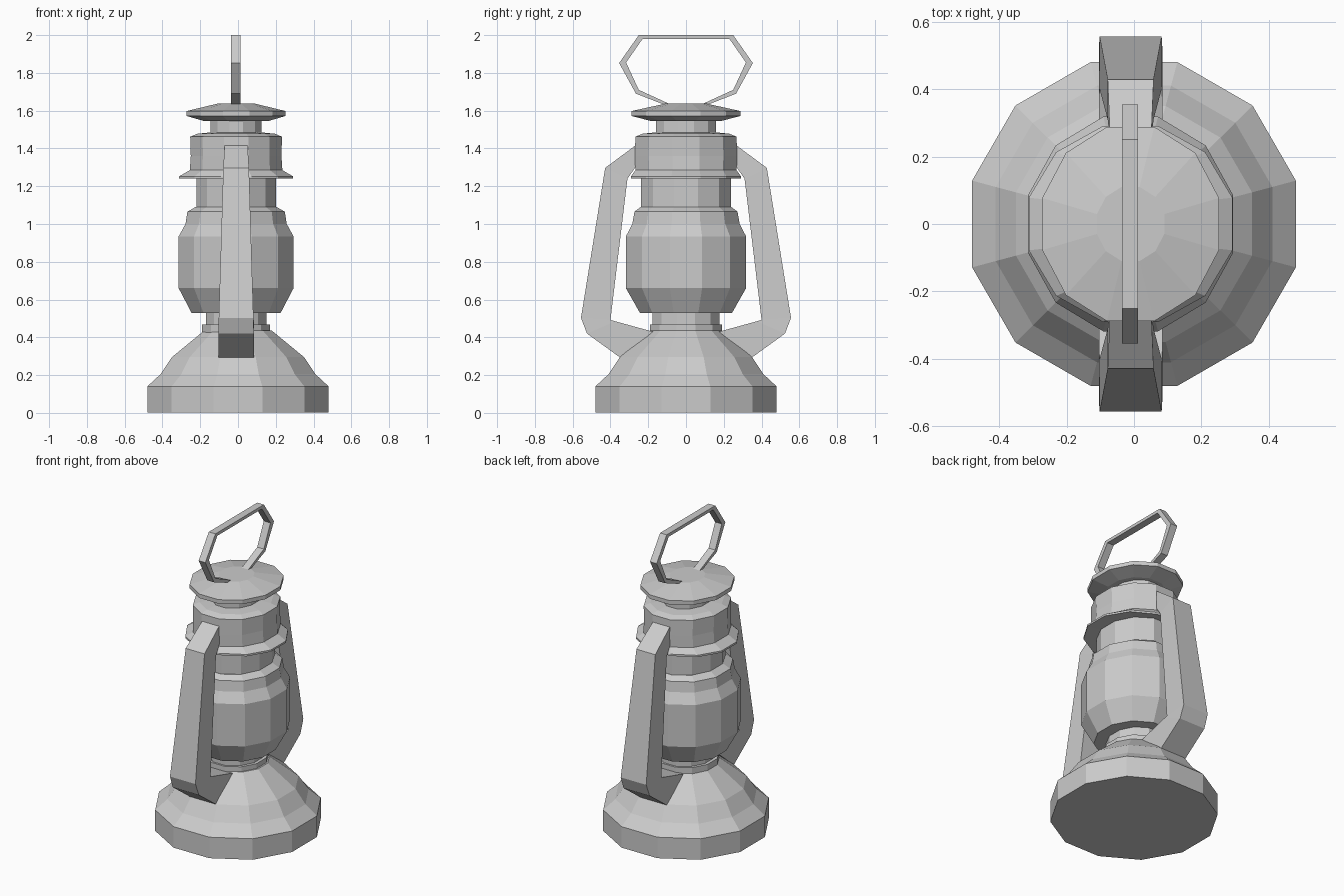
import bpy, bmesh
from math import cos, sin, radians

if "Cube" in bpy.data.objects:
    bpy.data.objects.remove(bpy.data.objects["Cube"])

CX = -0.01           # the upper parts sit slightly left of the base centre
SIDES = 12


def finish(name, bm):
    bmesh.ops.recalc_face_normals(bm, faces=bm.faces)
    me = bpy.data.meshes.new(name)
    bm.to_mesh(me)
    bm.free()
    ob = bpy.data.objects.new(name, me)
    bpy.context.collection.objects.link(ob)
    return ob


def skin(name, rings):
    """Join matching vertex rings with quads and cap both ends."""
    bm = bmesh.new()
    loops = [[bm.verts.new(p) for p in r] for r in rings]
    n = len(loops[0])
    for a, b in zip(loops, loops[1:]):
        for i in range(n):
            j = (i + 1) % n
            bm.faces.new((a[i], a[j], b[j], b[i]))
    bm.faces.new(loops[0])
    bm.faces.new(loops[-1])
    return finish(name, bm)


def turned(name, profile, cx=CX):
    """Twelve-sided body from (z, half width in x, half width in y)."""
    k = 1 / cos(radians(15))
    angles = [radians(15 + 360 / SIDES * i) for i in range(SIDES)]
    return skin(name, [[(cx + hx * k * cos(a), hy * k * sin(a), z)
                        for a in angles] for z, hx, hy in profile])


# Fuel tank base
turned("base", [(0.003, .48, .48), (.14, .48, .48), (.205, .41, .41),
                (.295, .35, .35), (.435, .18, .185)], 0)

# Burner collar and neck
turned("burner", [(.42, .18, .19), (.467, .18, .19), (.467, .16, .178),
                  (.54, .16, .178)])

# Globe with its shoulder
turned("globe", [(.528, .235, .243), (.66, .304, .318), (.935, .304, .318),
                 (1.0, .268, .284), (1.065, .258, .273), (1.09, .215, .24)])

# Upper tube, flange and hood
turned("hood", [(1.08, .211, .238), (1.245, .211, .238), (1.24, .302, .291),
                (1.252, .302, .291), (1.285, .245, .268), (1.36, .24, .27),
                (1.462, .243, .268), (1.478, .205, .23), (1.485, .135, .16)])

# Chimney and cap
turned("chimney", [(1.475, .135, .16), (1.56, .135, .16)])
turned("cap", [(1.545, .17, .185), (1.572, .262, .288), (1.598, .262, .288),
               (1.637, .1, .11)])

# Side frames: outer (y, z), inner (y, z), half width
frame = [((.235, 1.44), (.24, 1.34), .06),
         ((.428, 1.297), (.31, 1.24), .068),
         ((.556, .503), (.40, .492), .092),
         ((.524, .42), (.375, .485), .094),
         ((.345, .29), (.175, .43), .094)]
for side, label in ((-1, "front"), (1, "back")):
    skin(label + "_frame", [[(CX - w, side * o[0], o[1]), (CX + w, side * o[0], o[1]),
                             (CX + w, side * i[0], i[1]), (CX - w, side * i[0], i[1])]
                            for o, i, w in frame])

# Carrying handle: half of the outer and inner path, mirrored across y
half = [((.09, 1.622), (.075, 1.63)), ((.265, 1.69), (.25, 1.71)),
        ((.354, 1.852), (.317, 1.855)), ((.25, 2.0), (.23, 1.98))]
path = half + [((-o[0], o[1]), (-i[0], i[1])) for o, i in reversed(half)]
hx, w = CX - .002, .024
skin("handle", [[(hx - w, *o), (hx + w, *o), (hx + w, *i), (hx - w, *i)]
                for o, i in path])
